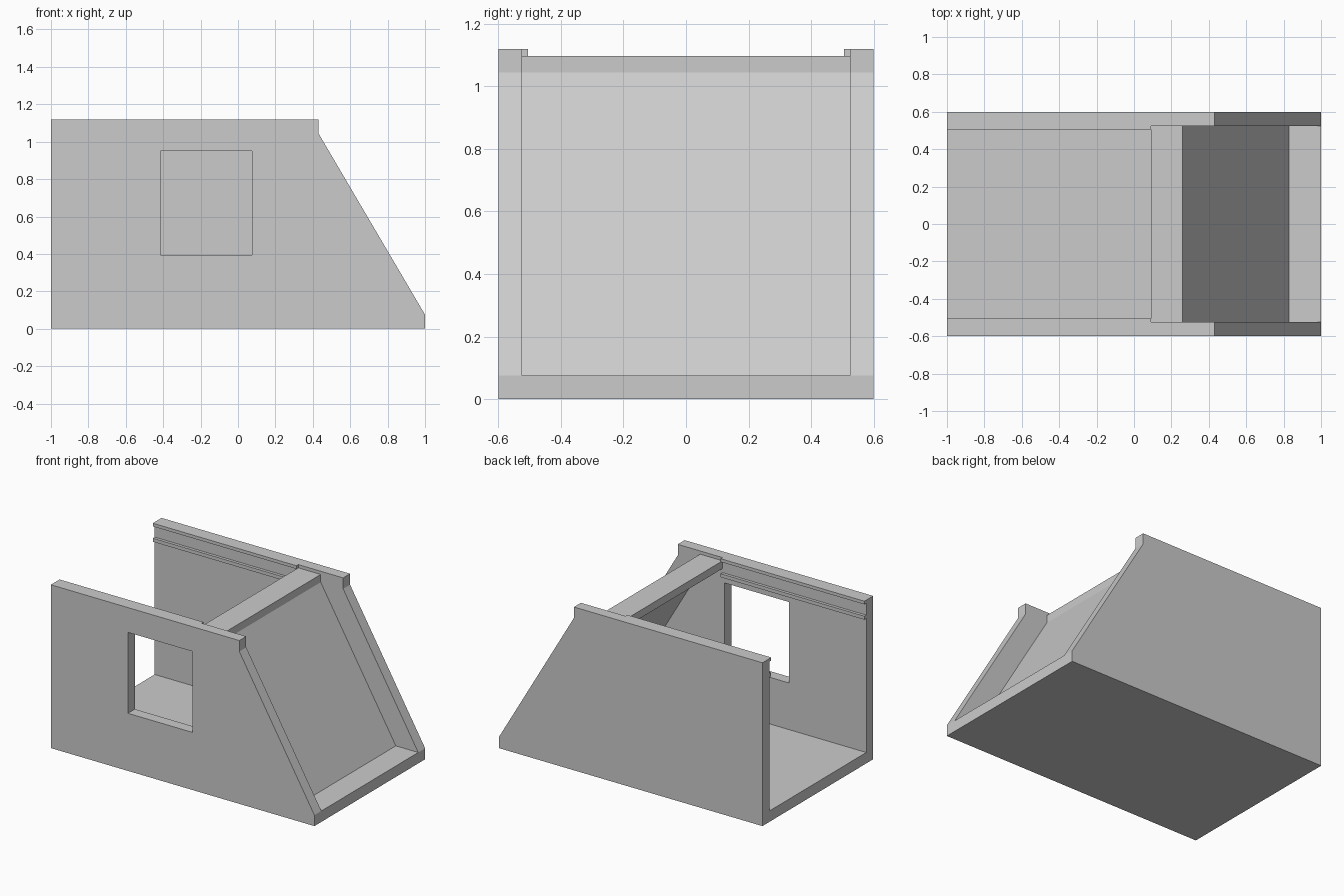
import bpy
import bmesh

if "Cube" in bpy.data.objects:
    bpy.data.objects.remove(bpy.data.objects["Cube"], do_unlink=True)

grey = bpy.data.materials.new("plain grey")
grey.use_nodes = True
grey.diffuse_color = (0.6, 0.6, 0.6, 1)
grey.node_tree.nodes["Principled BSDF"].inputs["Base Color"].default_value = (0.6, 0.6, 0.6, 1)


def extrude_profile(name, profile, y0, y1):
    """Extrude a closed (x, z) outline from y0 to y1."""
    bm = bmesh.new()
    face = bm.faces.new([bm.verts.new((x, y0, z)) for x, z in profile])
    result = bmesh.ops.extrude_face_region(bm, geom=[face])
    moved = [g for g in result["geom"] if isinstance(g, bmesh.types.BMVert)]
    bmesh.ops.translate(bm, verts=moved, vec=(0, y1 - y0, 0))
    bmesh.ops.recalc_face_normals(bm, faces=bm.faces)
    mesh = bpy.data.meshes.new(name)
    bm.to_mesh(mesh)
    bm.free()
    mesh.materials.append(grey)
    obj = bpy.data.objects.new(name, mesh)
    bpy.context.collection.objects.link(obj)
    return obj


def rect(x0, x1, z0, z1):
    return [(x0, z0), (x1, z0), (x1, z1), (x0, z1)]


# Main dimensions
OUTER, INNER, LIP = 0.6, 0.525, 0.505
BASE, SHOULDER, TOP = 0.075, 1.045, 1.12
BAR_BACK, BAR_FRONT, BAR_TOP = 0.09, 0.26, 1.098
SLOPE_RUN, PANEL = 0.57, 0.035

# Floor
extrude_profile("floor", rect(-1, 1, 0, BASE), -INNER, INNER)

# Side walls with the sloped end, and roof guide rails on their inner faces
wall_outline = [(-1, 0), (1, 0), (1, BASE), (0.43, SHOULDER), (0.43, TOP), (-1, TOP)]
walls = {}
for side, s in (("right", -1), ("left", 1)):
    walls[side] = extrude_profile(side + "_wall", wall_outline, s * INNER, s * OUTER)
    for part, z0, z1 in (("upper", BAR_TOP, TOP), ("lower", 0.993, 1.017)):
        extrude_profile(f"{side}_{part}_rail", rect(-1, BAR_BACK, z0, z1), s * LIP, s * INNER)

# Crossbar and the sloped end panel hanging from it
foot = BAR_FRONT + SLOPE_RUN
extrude_profile("crossbar_and_sloped_panel", [
    (BAR_BACK, BAR_TOP), (BAR_FRONT, BAR_TOP), (BAR_FRONT, SHOULDER),
    (foot, BASE), (foot - PANEL, BASE),
    (BAR_FRONT - PANEL, SHOULDER), (BAR_BACK, SHOULDER)], -INNER, INNER)

# Window opening in the right wall
cutter = extrude_profile("window_cutter", rect(-0.415, 0.075, 0.395, 0.95), -0.7, -0.45)
cutter.hide_render = True
cut = walls["right"].modifiers.new("window", 'BOOLEAN')
cut.operation = 'DIFFERENCE'
cut.solver = 'EXACT'
cut.object = cutter
bpy.context.view_layer.objects.active = walls["right"]
bpy.ops.object.modifier_apply(modifier=cut.name)
bpy.data.objects.remove(cutter, do_unlink=True)
